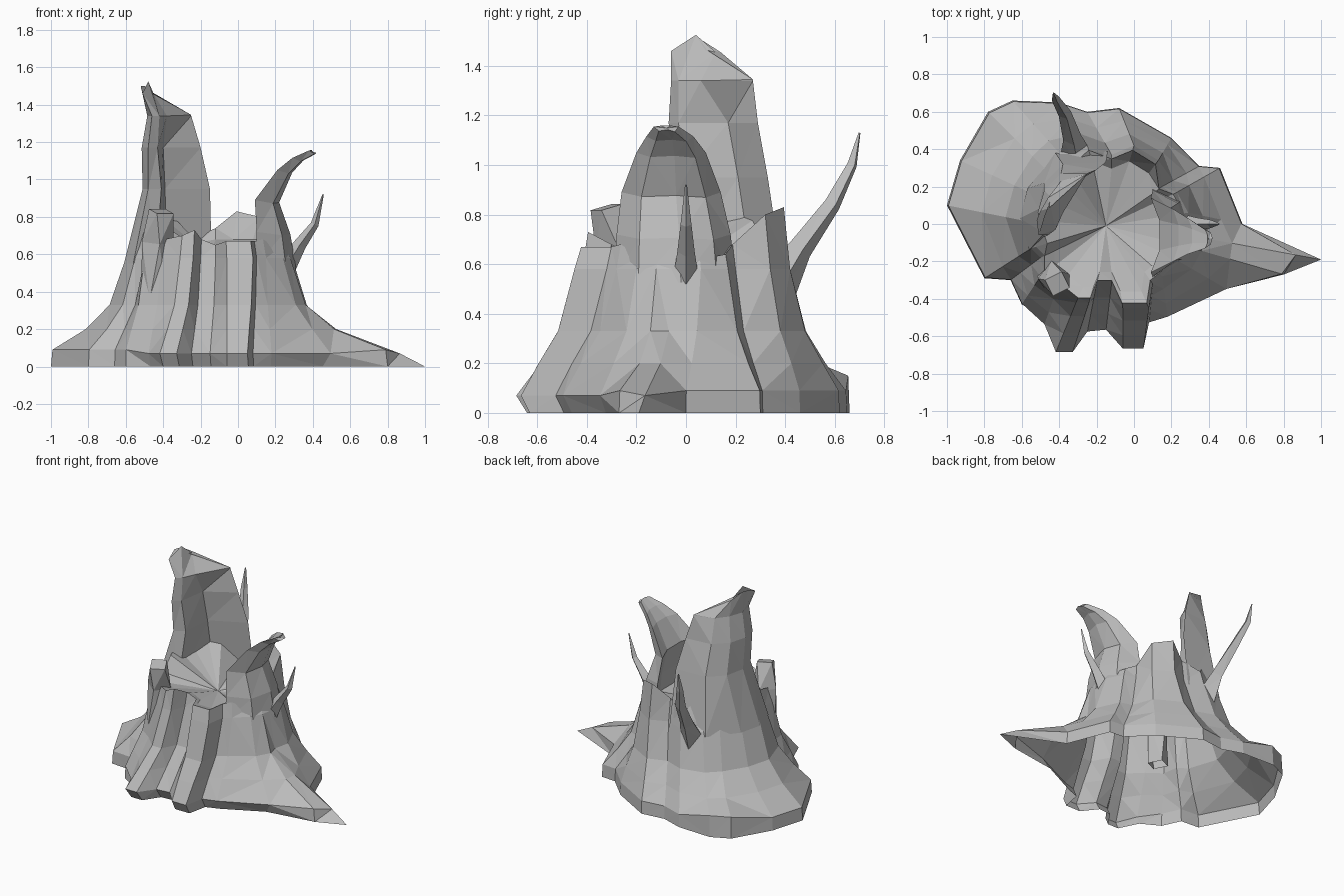
import bpy, bmesh, math
from mathutils import Vector

cube = bpy.data.objects.get("Cube")
if cube:
    bpy.data.objects.remove(cube, do_unlink=True)

wood = bpy.data.materials.new("weathered_grey")
wood.use_nodes = True
GREY = (0.5, 0.5, 0.5, 1)
wood.diffuse_color = GREY
wood.node_tree.nodes["Principled BSDF"].inputs["Base Color"].default_value = GREY


def loft(name, rings, hub=None):
    """Skin a stack of closed rings with flat faces, fanning the last one to a hub."""
    bm = bmesh.new()
    loops = [[bm.verts.new(p) for p in ring] for ring in rings]
    for low, high in zip(loops, loops[1:]):
        count = len(low)
        for i in range(count):
            j = (i + 1) % count
            bm.faces.new((low[i], low[j], high[j], high[i]))
    last = loops[-1]
    middle = bm.verts.new(hub or sum((v.co for v in last), Vector()) / len(last))
    for a, b in zip(last, last[1:] + last[:1]):
        bm.faces.new((a, b, middle))
    bmesh.ops.triangulate(bm, faces=[f for f in bm.faces if len(f.verts) > 3])
    bmesh.ops.recalc_face_normals(bm, faces=bm.faces)
    mesh = bpy.data.meshes.new(name)
    bm.to_mesh(mesh)
    bm.free()
    mesh.materials.append(wood)
    obj = bpy.data.objects.new(name, mesh)
    bpy.context.collection.objects.link(obj)


def horn(name, path, sides=4, turn=0.0):
    """Tapered branch along points given as x, y, z, radius."""
    spine = [Vector(p[:3]) for p in path]
    rings = []
    for i, point in enumerate(spine):
        ahead = spine[min(i + 1, len(spine) - 1)] - spine[max(i - 1, 0)]
        frame = ahead.to_track_quat("Z", "Y")
        ring = []
        for k in range(sides):
            a = turn + math.tau * k / sides
            ring.append(point + frame @ Vector((math.cos(a), math.sin(a), 0)) * path[i][3])
        rings.append(ring)
    loft(name, rings)


# Stump outline on the ground, anticlockwise from the long root
foot = [(1, -.19), (.58, 0), (.46, .3), (.35, .31), (.2, .46), (-.08, .62),
        (-.25, .6), (-.4, .65), (-.65, .66), (-.78, .6), (-.93, .34), (-1, .1),
        (-.8, -.29), (-.66, -.3), (-.6, -.43), (-.48, -.54), (-.42, -.69),
        (-.33, -.69), (-.25, -.58), (-.15, -.57), (-.06, -.67), (.05, -.67),
        (.08, -.53), (.18, -.5), (.5, -.35), (.8, -.27)]
# Matching outline of the fluted neck
neck = [(.29, -.06), (.29, .06), (.23, .17), (.15, .2), (.13, .34), (0, .42),
        (-.12, .37), (-.25, .42), (-.4, .38), (-.48, .3), (-.56, .17), (-.6, .02),
        (-.55, -.13), (-.5, -.18), (-.5, -.28), (-.41, -.34), (-.31, -.42),
        (-.24, -.42), (-.2, -.32), (-.12, -.32), (-.06, -.45), (.08, -.45),
        (.1, -.32), (.15, -.28), (.24, -.2), (.28, -.12)]
# Height of the broken rim above each flute, and of the hollow just inside it
rim = [.62, .62, .64, .68, .8, .83, .74, .68, .62, .62, .62, .62, .64,
       .7, .68, .68, .7, .73, .68, .65, .67, .67, .67, .68, .63, .62]
spire_side = range(8, 13)
front_roots = range(15, 25)

CENTRE = Vector((-.12, 0, 0))
rings = [[] for _ in range(7)]
for i, (f, n, top) in enumerate(zip(foot, neck, rim)):
    f, n = Vector((*f, 0)), Vector((*n, 0))
    reach = (f - n).length
    lip = .07 if i == 0 or i in front_roots else .15 if i in (8, 9) else .09
    hollow = .8 if i in spire_side else min(top, .7) - .02

    def at(k, z):
        return n.lerp(f, k) + Vector((0, 0, z))

    def shrink(k, z):
        return CENTRE + (n - CENTRE) * k + Vector((0, 0, z))

    rings[0].append(at(.82 if i in front_roots else 1, 0))
    rings[1].append(at(.81 if i == 0 else .98, lip))
    rings[2].append(at(.8 - .65 * reach, .2))
    rings[3].append(at(.4 - .45 * reach, .33))
    rings[4].append(at(0, .58))
    rings[5].append(shrink(.94, top))
    rings[6].append(shrink(.8, hollow))
loft("stump", rings, hub=(-.15, -.01, .59))

# Tall broken spire: a curled slab open towards the hollow
levels = [
    (.55, [(-.56, -.14), (-.61, .03), (-.57, .19), (-.42, .38), (-.14, .39),
           (-.38, .27), (-.44, -.06)]),
    (.95, [(-.48, -.05), (-.51, .08), (-.48, .22), (-.38, .32), (-.15, .33),
           (-.39, .21), (-.41, -.01)]),
    (1.17, [(-.48, -.07), (-.515, .06), (-.48, .18), (-.39, .27), (-.2, .29),
            (-.4, .17), (-.43, -.03)]),
    (1.34, [(-.46, -.06), (-.485, .05), (-.45, .15), (-.39, .23), (-.25, .27),
            (-.38, .06), (-.42, -.03)]),
]
spire = [[(x, y, z) for x, y in ring] for z, ring in levels]
spire.append([(-.51, -.06, 1.46), (-.52, .02, 1.5), (-.5, .07, 1.5), (-.46, .14, 1.455),
              (-.25, .27, 1.345), (-.45, .12, 1.455), (-.48, .04, 1.525)])
loft("tall_spire", spire)


# Hooked side spire: cupped sections that narrow and lean outwards
def cupped(x_in, x_out, y_low, y_high, z):
    width, depth = y_high - y_low, x_out - x_in
    outline = [(0, 0), (.75, .2), (1, .55), (.75, .85), (0, 1), (.35, .7), (.35, .3)]
    return [(x_in + depth * u, y_low + width * v, z - .04 * u - .06 * abs(v - .5))
            for u, v in outline]


loft("side_spire", [cupped(*s) for s in (
    (.1, .31, -.29, .2, .57), (.1, .28, -.28, .18, .75), (.09, .22, -.26, .14, .92),
    (.21, .29, -.2, .08, 1.08), (.29, .35, -.16, .03, 1.145), (.38, .42, -.13, -.03, 1.185))])

# Stub branches and the splintered post
horn("side_branch", [(.25, 0, .52, .055), (.33, 0, .65, .035),
                     (.41, 0, .76, .022), (.455, 0, .92, .004)])
horn("back_branch", [(-.31, .36, .5, .09), (-.33, .46, .66, .05), (-.37, .59, .84, .035),
                     (-.42, .67, 1, .022), (-.43, .7, 1.13, .004)])
horn("front_post", [(-.45, -.29, .35, .07), (-.43, -.28, .66, .085),
                    (-.41, -.32, .83, .07)], turn=math.pi / 4)
